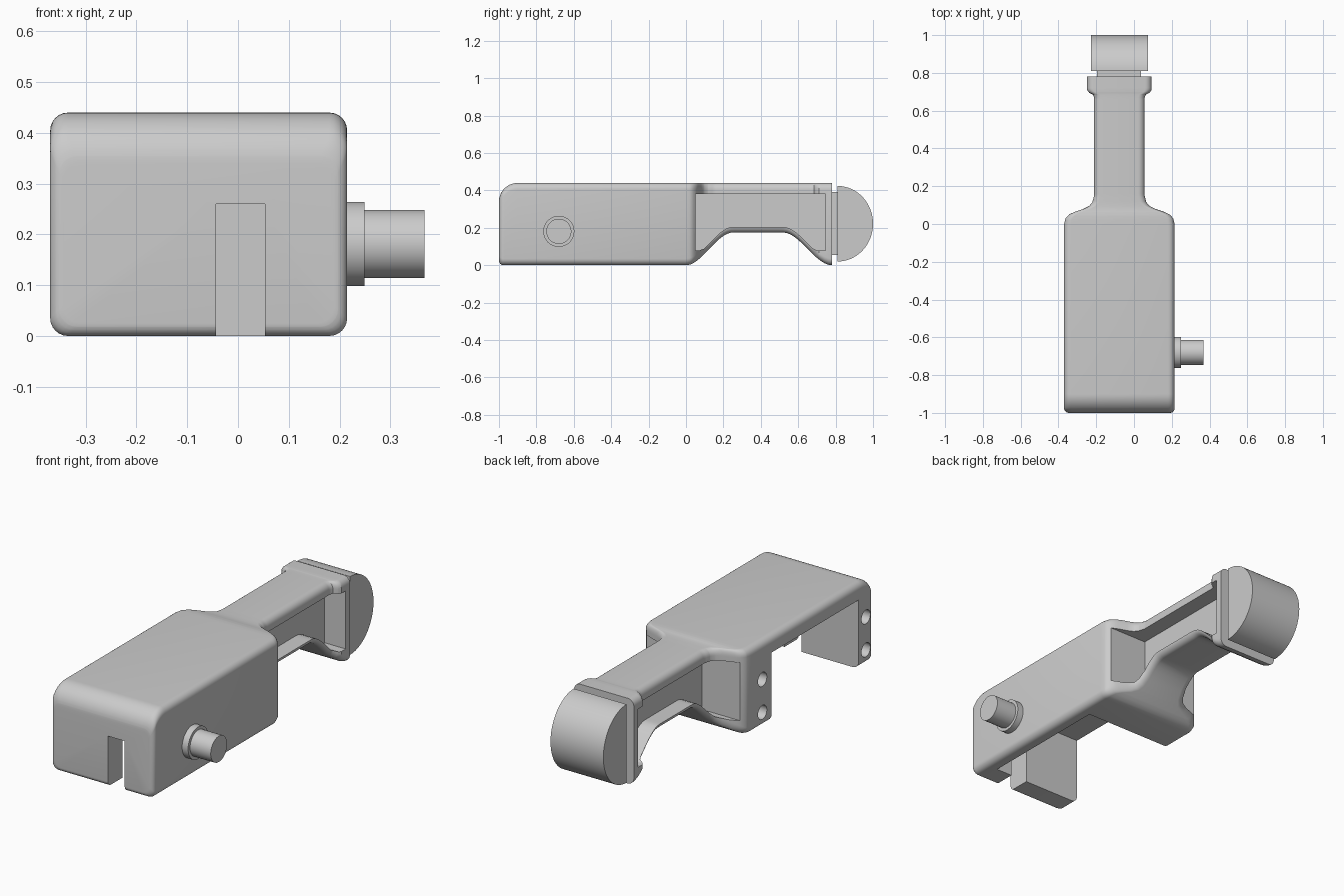
import bpy, bmesh, math
from mathutils import Matrix, Vector

cube = bpy.data.objects.get("Cube")
if cube:
    bpy.data.objects.remove(cube, do_unlink=True)

grey = bpy.data.materials.new("plain grey")
grey.use_nodes = True
GREY = (0.6, 0.6, 0.6, 1)
grey.diffuse_color = GREY
grey.node_tree.nodes["Principled BSDF"].inputs["Base Color"].default_value = GREY

CX = -0.0775          # symmetry plane of body and neck
TOP = 0.44


def make(name, bm, cutter=False):
    bmesh.ops.recalc_face_normals(bm, faces=bm.faces)
    mesh = bpy.data.meshes.new(name)
    bm.to_mesh(mesh)
    bm.free()
    mesh.materials.append(grey)
    ob = bpy.data.objects.new(name, mesh)
    bpy.context.collection.objects.link(ob)
    ob.hide_render = cutter
    return ob


def smooth(ob):
    bpy.ops.object.select_all(action='DESELECT')
    bpy.context.view_layer.objects.active = ob
    ob.select_set(True)
    bpy.ops.object.shade_smooth_by_angle(angle=math.radians(32))


def loft(name, rings, cutter=False):
    bm = bmesh.new()
    loops = [[bm.verts.new(p) for p in ring] for ring in rings]
    n = len(loops[0])
    for a, b in zip(loops, loops[1:]):
        for i in range(n):
            j = (i + 1) % n
            bm.faces.new((a[i], a[j], b[j], b[i]))
    bm.faces.new(loops[0])
    bm.faces.new(loops[-1])
    return make(name, bm, cutter)


def prism(name, profile, x0, x1, cutter=False):
    """Extrude a (y, z) profile along x."""
    return loft(name, [[(x, y, z) for y, z in profile] for x in (x0, x1)], cutter)


def box(name, x, y, z, cutter=False, bevel=0):
    ob = prism(name, [(y[0], z[0]), (y[1], z[0]), (y[1], z[1]), (y[0], z[1])], *x, cutter)
    if bevel:
        bm = bmesh.new()
        bm.from_mesh(ob.data)
        bmesh.ops.bevel(bm, geom=bm.edges[:], offset=bevel, segments=3,
                        profile=0.5, affect='EDGES')
        bm.to_mesh(ob.data)
        bm.free()
    return ob


def rod(name, x0, x1, y, z, r, cutter=False):
    ring = [(y + r * math.cos(a), z + r * math.sin(a))
            for a in (2 * math.pi * i / 48 for i in range(48))]
    return prism(name, ring, x0, x1, cutter)


def ease(t):
    t = min(max(t, 0), 1)
    return t * t * (3 - 2 * t)


def arc_drop(y, start, r):
    """Drop of a quarter-round end that starts at y and runs forward."""
    t = min(max((start - y) / r, 0), 1)
    return r * (1 - math.sqrt(1 - t * t))


def underside(y):
    return 0.175 * (ease(y / 0.25) - ease((y - 0.52) / 0.26))


WIDTHS = [(-1, .2925), (0, .2925), (.03, .285), (.05, .267), (.065, .235), (.08, .19),
          (.095, .16), (.115, .143), (.15, .134), (.67, .134), (.685, .14),
          (.695, .16), (.71, .171), (.78, .171)]


def half_width(y):
    for (a, u), (b, v) in zip(WIDTHS, WIDTHS[1:]):
        if y <= b:
            return u + (v - u) * (y - a) / (b - a)
    return WIDTHS[-1][1]


def section(y):
    """Rounded rectangle across the body at y."""
    f = arc_drop(y, -0.975, 0.025)
    w = half_width(y) - f
    z0, z1 = underside(y) + f, TOP - arc_drop(y, -0.9, 0.1)
    r = 0.035
    pts = []
    for k, (sx, zc) in enumerate([(1, z1 - r), (-1, z1 - r), (-1, z0 + r), (1, z0 + r)]):
        for i in range(7):
            a = math.pi / 2 * (k + i / 6)
            pts.append((CX + sx * (w - r) + r * math.cos(a), y, zc + r * math.sin(a)))
    return pts


# Main body with neck, lofted from front to back
front = [-0.9 - 0.1 * math.sin(math.pi / 2 * i / 12) for i in range(12, -1, -1)]
small = [-0.975 - 0.025 * math.sin(math.pi / 2 * i / 5) for i in range(5)]
curve = [0.02 * i for i in range(39)]
ys = sorted({round(v, 4) for v in front + small + curve + [w[0] for w in WIDTHS]})
body = loft("body_and_neck", [section(y) for y in ys])

# Cutters: wheel pocket, front slot, neck side recesses, bolt holes
cutters = [box("pocket_cutter", (-0.6, 0.145), (-0.88, -0.17), (-0.2, 0.355), True),
           box("slot_cutter", (-0.043, 0.053), (-1.2, -0.8), (-0.2, 0.26), True)]
recess_ys = [0.05 + 0.695 * i / 30 for i in range(31)]
recess = [(y, max(underside(y) + 0.03, 0.08)) for y in recess_ys] + [(0.745, 0.38), (0.05, 0.38)]
for side, name in ((1, "left"), (-1, "right")):
    cutters.append(prism(name + "_recess_cutter", recess, CX + side * 0.05, CX + side * 0.5, True))
for y in (-0.94, -0.095):
    for z in (0.075, 0.245):
        cutters.append(rod("hole_cutter", -0.6, -0.2, y, z, 0.036, True))

bpy.context.view_layer.objects.active = body
for c in cutters:
    mod = body.modifiers.new(c.name, 'BOOLEAN')
    mod.operation = 'DIFFERENCE'
    mod.solver = 'EXACT'
    mod.object = c
    bpy.ops.object.modifier_apply(modifier=mod.name)
for c in cutters:
    bpy.data.objects.remove(c, do_unlink=True)
smooth(body)

# Side knob
smooth(rod("knob_collar", 0.2, 0.249, -0.68, 0.181, 0.083))
smooth(rod("knob_shaft", 0.23, 0.367, -0.68, 0.181, 0.067))

# Rear spacer plate and half-round pad
box("spacer_plate", (-0.197, 0.037), (0.775, 0.815), (0.055, 0.392))
pad = [(0.81 + 0.19 * math.cos(a), 0.222 + 0.202 * math.sin(a))
       for a in (math.pi * (i / 40 - 0.5) for i in range(41))]
smooth(prism("half_round_pad", pad, -0.228, 0.074))
